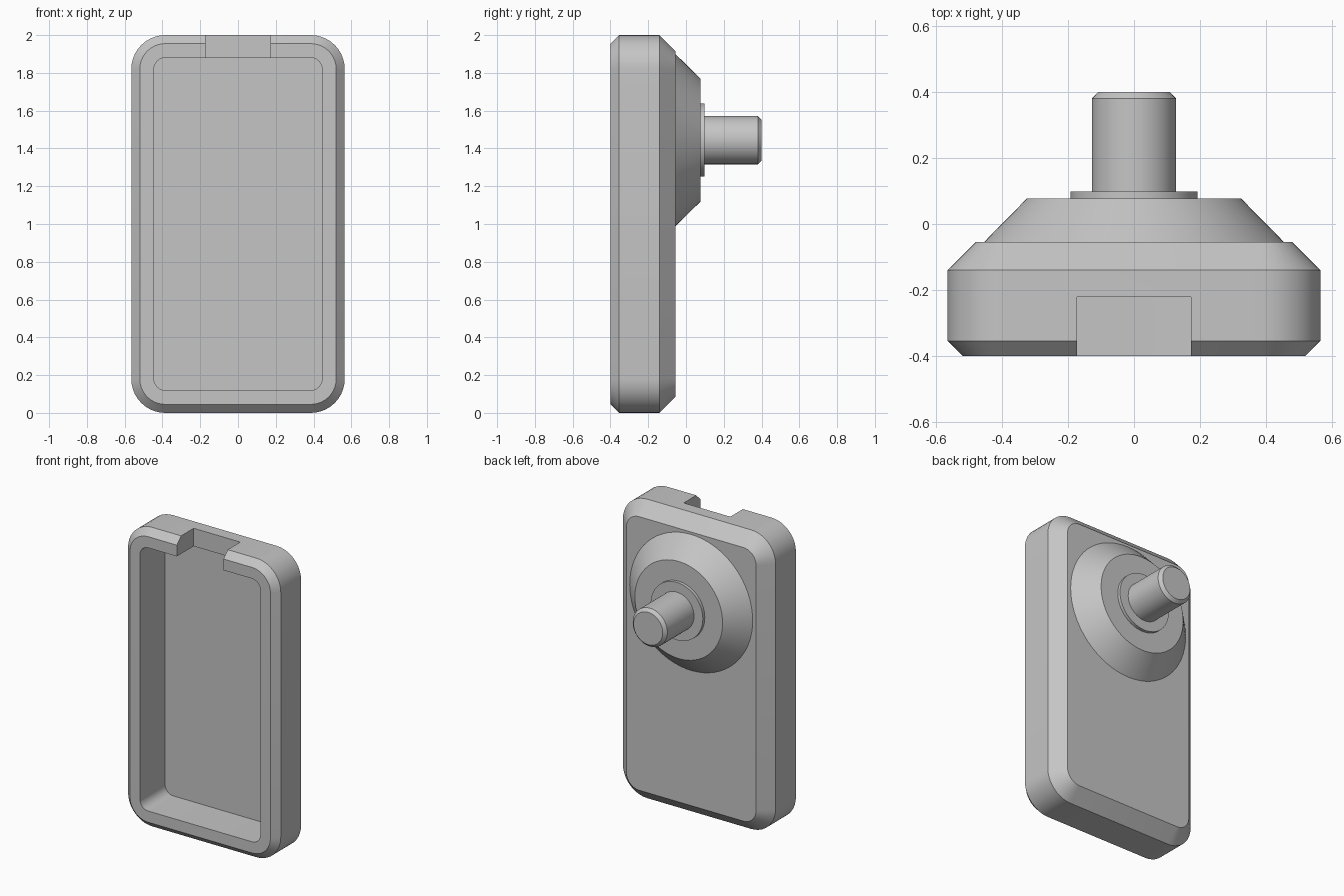
import bpy, bmesh
from math import pi, cos, sin, radians

cube = bpy.data.objects.get("Cube")
if cube:
    bpy.data.objects.remove(cube, do_unlink=True)

grey = bpy.data.materials.new("plain grey")
grey.use_nodes = True
grey.diffuse_color = (0.56, 0.56, 0.56, 1)
grey.node_tree.nodes["Principled BSDF"].inputs["Base Color"].default_value = (0.56, 0.56, 0.56, 1)

HALF_W, HEIGHT, CORNER = 0.565, 2.0, 0.18
HUB_Z = 1.444


def rounded_ring(inset, radius, y, steps=10):
    """Upright rounded rectangle, inset from the outer outline."""
    cx, cz = HALF_W - inset - radius, HEIGHT / 2 - inset - radius
    points = []
    for k, (sx, sz) in enumerate([(1, 1), (-1, 1), (-1, -1), (1, -1)]):
        for i in range(steps + 1):
            a = (k + i / steps) * pi / 2
            points.append((sx * cx + radius * cos(a), y, HEIGHT / 2 + sz * cz + radius * sin(a)))
    return points


def circle_ring(radius, y, sides=64):
    return [(radius * cos(2 * pi * i / sides), y, HUB_Z + radius * sin(2 * pi * i / sides))
            for i in range(sides)]


def loft(name, rings):
    """Skin a stack of rings and cap both ends."""
    bm = bmesh.new()
    loops = [[bm.verts.new(p) for p in ring] for ring in rings]
    n = len(loops[0])
    for a, b in zip(loops, loops[1:]):
        for i in range(n):
            j = (i + 1) % n
            bm.faces.new((a[i], a[j], b[j], b[i]))
    bm.faces.new(loops[0])
    bm.faces.new(loops[-1])
    bmesh.ops.recalc_face_normals(bm, faces=bm.faces)
    mesh = bpy.data.meshes.new(name)
    bm.to_mesh(mesh)
    bm.free()
    obj = bpy.data.objects.new(name, mesh)
    bpy.context.collection.objects.link(obj)
    mesh.materials.append(grey)
    return obj


def activate(obj):
    bpy.ops.object.select_all(action="DESELECT")
    obj.select_set(True)
    bpy.context.view_layer.objects.active = obj


# Tray: chamfered rounded shell with a recessed front pocket
tray = loft("tray", [
    rounded_ring(0.085, CORNER - 0.085, -0.055),
    rounded_ring(0, CORNER, -0.14),
    rounded_ring(0, CORNER, -0.355),
    rounded_ring(0.045, CORNER - 0.045, -0.4),
    rounded_ring(0.12, 0.06, -0.4),
    rounded_ring(0.12, 0.06, -0.135),
])

# Notch through the top rim
bpy.ops.mesh.primitive_cube_add(size=1, location=(0, -0.361, 1.98))
cutter = bpy.context.object
cutter.name = "notch_cutter"
cutter.scale = (0.345, 0.278, 0.2)
cutter.hide_render = True
cutter.data.materials.append(grey)
cut = tray.modifiers.new("notch", "BOOLEAN")
cut.operation = "DIFFERENCE"
cut.solver = "EXACT"
cut.object = cutter
activate(tray)
bpy.ops.object.modifier_apply(modifier=cut.name)
bpy.data.objects.remove(cutter, do_unlink=True)

# Rear mount: cone, collar and chamfered pin, each turned about the hub axis
turned = {
    "mount_cone": [(0.44, -0.08), (0.455, -0.055), (0.325, 0.077)],
    "collar": [(0.193, 0.06), (0.193, 0.098)],
    "pin": [(0.128, 0.08), (0.128, 0.38), (0.108, 0.4)],
}
parts = [tray] + [loft(name, [circle_ring(r, y) for r, y in profile])
                  for name, profile in turned.items()]

for part in parts:
    activate(part)
    bpy.ops.object.shade_smooth_by_angle(angle=radians(25))
